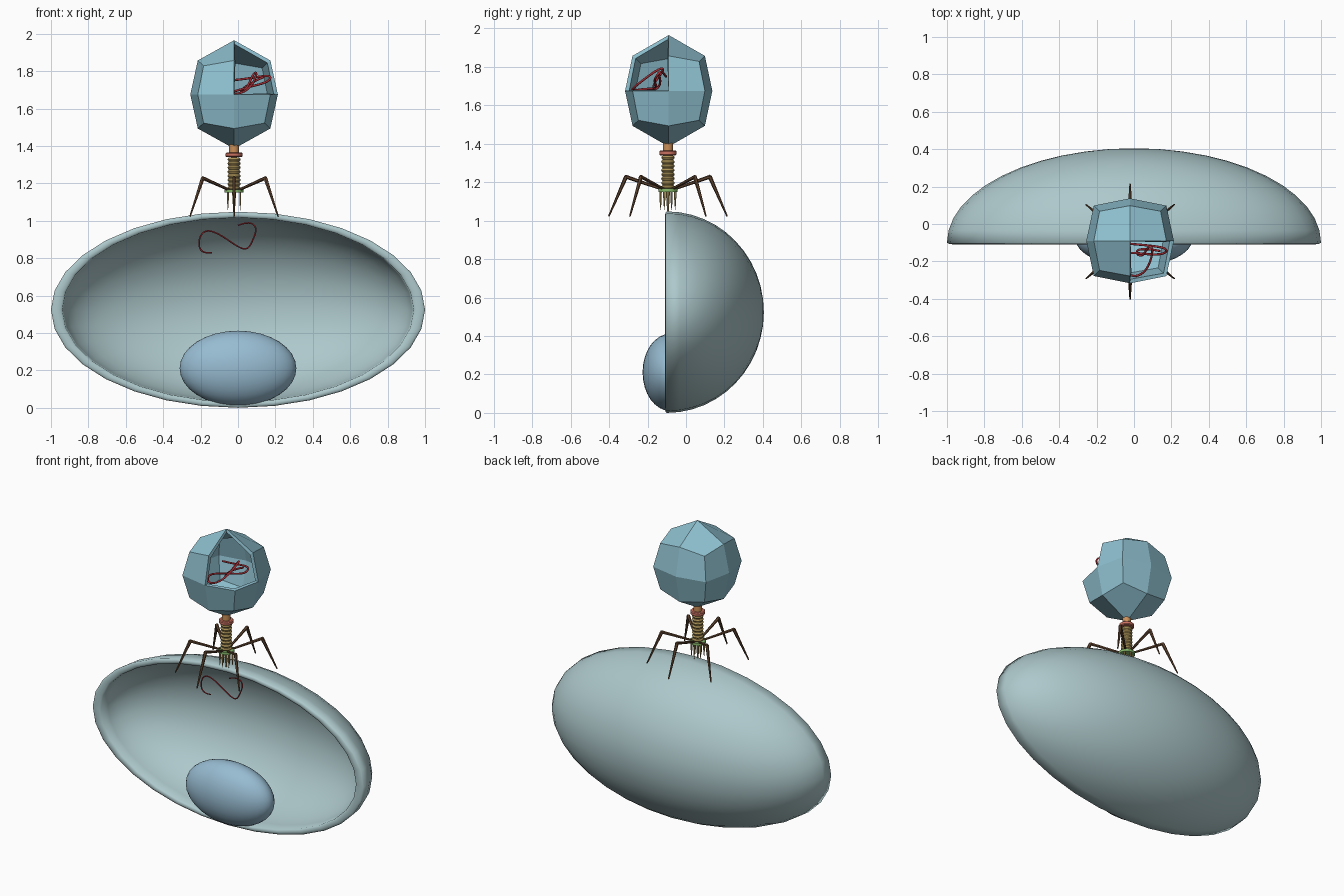
import bpy, bmesh
from math import sin, cos, pi, radians
from mathutils import Vector, Matrix

if "Cube" in bpy.data.objects:
    bpy.data.objects.remove(bpy.data.objects["Cube"])

PX, PY = -0.021, -0.094   # axis of the phage


def mat(name, r, g, b):
    m = bpy.data.materials.new(name)
    m.diffuse_color = (r, g, b, 1)
    m.use_nodes = True
    m.node_tree.nodes["Principled BSDF"].inputs["Base Color"].default_value = m.diffuse_color
    return m


CELL = mat("cell", .42, .58, .6)
NUC = mat("nucleus", .31, .5, .64)
HEAD = mat("capsid", .27, .52, .62)
RED = mat("strand", .4, .03, .04)
ORANGE = mat("neck", .6, .28, .1)
COLLAR = mat("collar", .6, .17, .12)
OCHRE = mat("sheath", .42, .3, .1)
GREEN = mat("plate", .25, .5, .15)
BROWN = mat("legs", .12, .06, .03)


def make(name, bm, material, loc=(0, 0, 0), smooth=None):
    bmesh.ops.recalc_face_normals(bm, faces=bm.faces[:])
    me = bpy.data.meshes.new(name)
    bm.to_mesh(me)
    bm.free()
    ob = bpy.data.objects.new(name, me)
    ob.location = loc
    bpy.context.collection.objects.link(ob)
    me.materials.append(material)
    if smooth:
        bpy.ops.object.select_all(action='DESELECT')
        ob.select_set(True)
        bpy.context.view_layer.objects.active = ob
        bpy.ops.object.shade_smooth_by_angle(angle=radians(smooth))
    return ob


def lathe(name, profile, material, loc, segs=24, smooth=40):
    # profile of (radius, height) turned about z
    bm = bmesh.new()
    vs = [bm.verts.new((r, 0, z)) for r, z in profile]
    es = [bm.edges.new(p) for p in zip(vs, vs[1:])]
    bmesh.ops.spin(bm, geom=vs + es, cent=(0, 0, 0), axis=(0, 0, 1),
                   angle=2 * pi, steps=segs, use_duplicate=False)
    bmesh.ops.remove_doubles(bm, verts=bm.verts[:], dist=1e-5)
    return make(name, bm, material, loc, smooth)


def rod(bm, a, b, r1, r2, segs=6):
    a, b = Vector(a), Vector(b)
    d = b - a
    m = Matrix.Translation((a + b) / 2) @ d.to_track_quat('Z', 'Y').to_matrix().to_4x4()
    bmesh.ops.create_cone(bm, cap_ends=True, segments=segs, radius1=r1,
                          radius2=r2, depth=d.length, matrix=m)


def strand(name, pts, radius):
    cu = bpy.data.curves.new(name, 'CURVE')
    cu.dimensions = '3D'
    cu.bevel_depth, cu.bevel_resolution, cu.use_fill_caps = radius, 2, True
    sp = cu.splines.new('NURBS')
    sp.points.add(len(pts) - 1)
    for p, co in zip(sp.points, pts):
        p.co = (*co, 1)
    sp.order_u, sp.use_endpoint_u, sp.resolution_u = 4, True, 6
    ob = bpy.data.objects.new(name, cu)
    bpy.context.collection.objects.link(ob)
    cu.materials.append(RED)


# Cell wall: half ellipsoid bowl with a rounded rim, open to the front
N = 12
prof = [(sin(i / N * pi / 2), cos(i / N * pi / 2)) for i in range(N + 1)]
prof += [(.988, -.012), (.97, -.017), (.952, -.012)]
prof += [(.94 * sin(i / N * pi / 2), .94 * cos(i / N * pi / 2)) for i in range(N, -1, -1)]
cell = lathe("cell_wall", prof, CELL, (0, -.1, .524), 32, 60)
cell.rotation_euler = (-pi / 2, 0, 0)
cell.scale = (1, .524, .505)

# Nucleus resting at the bottom of the cell
bm = bmesh.new()
bmesh.ops.create_uvsphere(bm, u_segments=32, v_segments=16, radius=1)
nucleus = make("nucleus", bm, NUC, (0, -.082, .211), 60)
nucleus.scale = (.312, .144, .201)

# Faceted head: cube split into 24 kites, front right upper octant removed
bm = bmesh.new()
bmesh.ops.create_cube(bm, size=2)
bmesh.ops.subdivide_edges(bm, edges=bm.edges[:], cuts=1, use_grid_fill=True)
for v in bm.verts:
    n = sum(abs(c) > .5 for c in v.co)
    side = {1: .234, 2: .194, 3: .163}[n]
    up = {1: .29, 2: .182, 3: .153}[n]
    v.co = (v.co.x * side, v.co.y * side * .97, v.co.z * up)
gone = [f for f in bm.faces
        if (c := f.calc_center_median()).x > 0 and c.y < 0 and c.z > 0]
bmesh.ops.delete(bm, geom=gone, context='FACES')
head = make("head", bm, HEAD, (PX, PY + .004, 1.675))
sol = head.modifiers.new("wall", 'SOLIDIFY')
sol.thickness, sol.offset = .022, -1

# Tangled strand in the head and loose strand in the cell
strand("head_strand", [(PX + x, PY + y, z) for x, y, z in [
    (-.02, -.01, 1.75), (.09, -.02, 1.76), (.21, -.03, 1.79), (.19, -.07, 1.74),
    (.09, -.07, 1.72), (-.03, -.05, 1.68), (-.06, -.11, 1.69), (.0, -.2, 1.67),
    (.09, -.17, 1.7), (.13, -.04, 1.8), (.1, -.01, 1.79), (.07, -.09, 1.7),
    (.02, -.06, 1.67), (.05, -.03, 1.72), (.16, -.05, 1.77)]], .006)
strand("cell_strand", [(x, -.09, z) for x, z in [
    (-.14, .83), (-.2, .82), (-.22, .89), (-.18, .96), (-.1, .93), (-.03, .88),
    (.05, .83), (.08, .9), (.11, .97), (.06, 1.0), (0, .975)]], .004)

# Neck, collar, ringed sheath and base plate
base = (PX, PY, 0)
lathe("neck", [(0, 1.35), (.026, 1.35), (.026, 1.41), (0, 1.41)], ORANGE, base)
lathe("collar", [(0, 1.34), (.04, 1.34), (.045, 1.345), (.045, 1.36), (.04, 1.365),
                 (0, 1.365)], COLLAR, base)
prof = [(0, 1.16)]
for i in range(8):
    z = 1.165 + i * .022
    prof += [(.029, z), (.033, z + .004), (.035, z + .009), (.033, z + .014), (.029, z + .018)]
lathe("sheath", prof + [(0, 1.342)], OCHRE, base)
lathe("base_plate", [(0, 1.15), (.05, 1.15), (.05, 1.166), (0, 1.166)], GREEN, base)

# Pins under the base plate
bm = bmesh.new()
for k in range(6):
    a = k * pi / 3 + pi / 6
    x, y = .038 * cos(a), .038 * sin(a)
    rod(bm, (x, y, 1.155), (x, y, 1.1), .006, .005)
    rod(bm, (x, y, 1.1), (x, y, 1.055), .005, .0008)
rod(bm, (0, 0, 1.155), (0, 0, 1.04), .011, .004, 8)
make("base_pins", bm, OCHRE, base)

# Six jointed legs
for k, deg in enumerate((90, 40, -40, -90, -140, 140)):
    a = radians(deg)
    hip, knee, foot = [(r * cos(a), r * sin(a), z) for r, z in
                       ((.035, 1.165), (.218, 1.228), (.308, 1.022))]
    bm = bmesh.new()
    rod(bm, hip, knee, .007, .01)
    rod(bm, knee, foot, .011, .004)
    bmesh.ops.create_icosphere(bm, subdivisions=1, radius=.011,
                               matrix=Matrix.Translation(knee))
    make(f"leg_{k + 1}", bm, BROWN, base)
